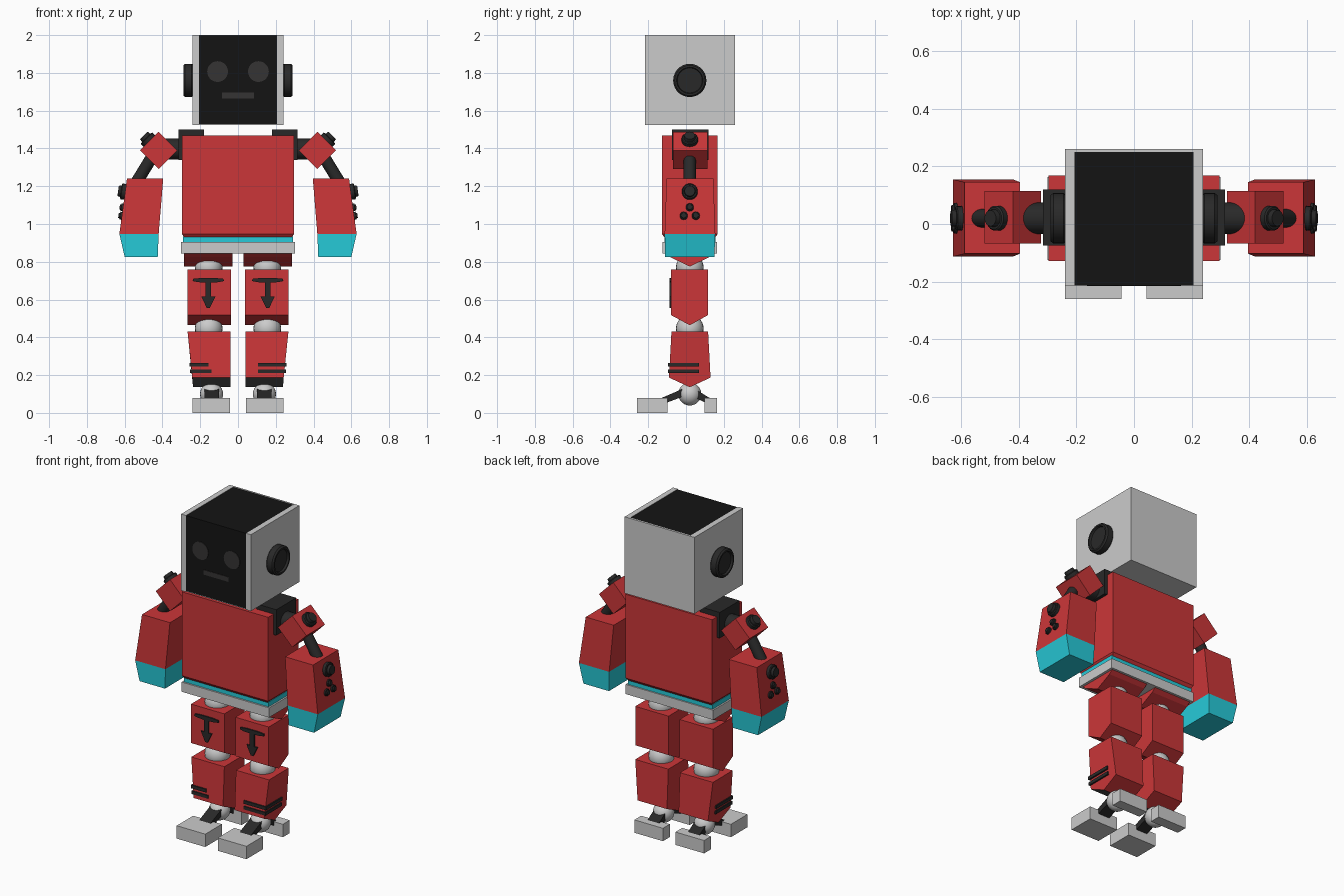
import bpy, bmesh, math
from mathutils import Vector

if "Cube" in bpy.data.objects:
    bpy.data.objects.remove(bpy.data.objects["Cube"])

YC = 0.02  # depth centre line of head, limbs and joints


def material(name, rgb):
    m = bpy.data.materials.new(name)
    m.diffuse_color = (*rgb, 1)
    m.use_nodes = True
    m.node_tree.nodes["Principled BSDF"].inputs["Base Color"].default_value = m.diffuse_color
    return m


RED = material("red_paint", (0.60, 0.037, 0.04))
CYAN = material("cyan_paint", (0.02, 0.60, 0.70))
BLACK = material("black_screen", (0.007, 0.007, 0.007))
DARK = material("dark_rubber", (0.022, 0.022, 0.022))
EYE = material("screen_marks", (0.035, 0.033, 0.033))
STEEL = material("dark_steel", (0.09, 0.09, 0.09))


def finish(name, bm, mat=None, smooth=False):
    bmesh.ops.recalc_face_normals(bm, faces=bm.faces[:])
    me = bpy.data.meshes.new(name)
    bm.to_mesh(me)
    bm.free()
    ob = bpy.data.objects.new(name, me)
    bpy.context.collection.objects.link(ob)
    if mat:
        me.materials.append(mat)
    if smooth:
        bpy.ops.object.select_all(action='DESELECT')
        bpy.context.view_layer.objects.active = ob
        ob.select_set(True)
        bpy.ops.object.shade_smooth_by_angle(angle=math.radians(35))
    return ob


def loft(name, rings, mat=None, smooth=False):
    """Skin a list of equal-length point rings and cap both ends."""
    bm = bmesh.new()
    loops = [[bm.verts.new(p) for p in r] for r in rings]
    n = len(loops[0])
    for a, b in zip(loops, loops[1:]):
        for i in range(n):
            j = (i + 1) % n
            bm.faces.new((a[i], a[j], b[j], b[i]))
    bm.faces.new(loops[0])
    bm.faces.new(loops[-1])
    return finish(name, bm, mat, smooth)


def rect(x, y, z):
    return [(x[0], y[0], z), (x[1], y[0], z), (x[1], y[1], z), (x[0], y[1], z)]


def box(name, x, y, z, mat=None):
    return loft(name, [rect(x, y, z[0]), rect(x, y, z[1])], mat)


def lathe(name, origin, axis, profile, mat=None, seg=24):
    """Revolve (distance, radius) pairs about an axis."""
    o, q = Vector(origin), Vector(axis).to_track_quat('Z', 'Y')
    ang = [2 * math.pi * i / seg for i in range(seg)]
    return loft(name, [[o + q @ Vector((r * math.cos(a), r * math.sin(a), d)) for a in ang]
                       for d, r in profile], mat, True)


def rod(name, a, b, r, mat):
    d = Vector(b) - Vector(a)
    return lathe(name, a, d, [(0, r), (d.length, r)], mat)


def ball(name, x, z, r):
    bm = bmesh.new()
    bmesh.ops.create_uvsphere(bm, u_segments=24, v_segments=14, radius=r)
    bmesh.ops.translate(bm, vec=(x, YC, z), verts=bm.verts[:])
    return finish(name, bm, None, True)


def knob(name, origin, axis, r, h):
    return lathe(name, origin, axis, [(-0.02, r), (h * .5, r), (h * .6, r * .88),
                 (h * .6, r * .72), (h, r * .65), (h, r * .1)], DARK)


def sx(s, a, b):
    return tuple(sorted((s * a, s * b)))


# Head: pale shell around a black screen block
box("head_back", (-.24, .24), (.25, .26), (1.525, 2))
box("head_base", (-.24, .24), (-.212, .255), (1.525, 1.533))
box("screen_block", (-.208, .208), (-.213, .252), (1.53, 1.998), BLACK)
box("mouth", (-.085, .085), (-.216, -.21), (1.665, 1.695), EYE)

# Torso and waist
loft("torso", [rect((-.285, .285), (-.115, .155), .93), rect((-.297, .297), (-.128, .168), .947),
               rect((-.297, .297), (-.128, .168), 1.468)], RED)
box("waist_band", (-.291, .291), (-.115, .155), (.90, .935), CYAN)
box("belt", (-.301, .301), (-.125, .163), (.845, .905))

for s, side in ((1, "right"), (-1, "left")):
    # Head sides, ears and eyes
    box(f"head_panel_{side}", sx(s, .207, .24), (-.216, .26), (1.525, 2))
    lathe(f"ear_{side}", (s * .235, YC, 1.76), (s, 0, 0),
          [(0, .08), (.01, .088), (.045, .088), (.054, .08), (.054, .07), (.042, .066)], DARK, 28)
    lathe(f"eye_{side}", (s * .108, -.21, 1.807), (0, -1, 0), [(0, .055), (.006, .055)], EYE, 28)

    # Shoulder
    box(f"shoulder_block_{side}", sx(s, .18, .316), (-.075, .12), (1.34, 1.5), DARK)
    rod(f"shoulder_pipe_{side}", (s * .30, YC, 1.397), (s * .41, YC, 1.397), .055, DARK)
    h = .098
    diamond = [(s * (.42 + dx), 1.39 + dz) for dx, dz in ((-h, 0), (0, h), (h, 0), (0, -h))]
    loft(f"shoulder_cube_{side}", [[(x, y, z) for x, z in diamond] for y in (-.068, .115)], RED)
    knob(f"shoulder_knob_{side}", (s * .467, YC, 1.437), (s, 0, 1), .043, .045)
    rod(f"elbow_rod_{side}", (s * .44, YC, 1.38), (s * .55, YC, 1.20), .032, DARK)

    # Forearm and hand
    loft(f"forearm_{side}", [rect(sx(s, .42, .628), (-.113, .155), .948),
                             rect(sx(s, .396, .588), (-.103, .145), 1.24)], RED)
    loft(f"hand_{side}", [rect(sx(s, .425, .60), (-.11, .15), .825),
                          rect(sx(s, .42, .628), (-.113, .155), .948)], CYAN)
    knob(f"forearm_knob_{side}", (s * .597, YC, 1.17), (s, 0, .14), .042, .038)
    for i, (y, z) in enumerate(((0.02, 1.088), (-.012, 1.043), (.052, 1.043))):
        knob(f"forearm_button_{side}_{i}", (s * (.588 + (1.24 - z) * .137), y, z),
             (s, 0, .14), .021, .018)

    # Hip, thigh and shin: blocks with a wedge-shaped underside
    hip = [(-.115, .85), (.155, .85), (.125, .825), (YC, .775), (-.085, .825)]
    loft(f"hip_{side}", [[(s * x, y, z) for y, z in hip] for x in (.03, .285)], RED)
    thigh = [(-.08, .76), (.117, .76), (.117, .518), (YC, .464), (-.08, .518)]
    loft(f"thigh_{side}", [[(s * x, y, z) for y, z in thigh] for x in (.038, .267)], RED)
    shin = [(-.077, .43), (.117, .43), (.13, .187), (YC, .136), (-.09, .187)]
    outer = (.267, .267, .242, .238, .242)
    shin_ob = loft(f"shin_{side}", [[(s * .04, y, z) for y, z in shin],
                                    [(s * x, y, z) for x, (y, z) in zip(outer, shin)]], RED)
    shin_ob.data.materials.append(STEEL)
    for f in shin_ob.data.polygons:
        if f.normal.z < -.6 and f.normal.y < -.2:
            f.material_index = 1

    # Ball joints
    ball(f"hip_ball_{side}", s * .155, .77, .073)
    ball(f"knee_ball_{side}", s * .155, .447, .073)
    ball(f"ankle_ball_{side}", s * .14, .10, .061)

    # Raised arrow on the thigh
    half = [(.015, .69), (.015, .615), (.037, .615), (.02, .58), (.008, .555)]
    bar = [(.083, .698), (.08, .71), (.04, .714)]
    pts = bar[::-1] + [(.055, .692)] + half
    outline = pts + [(-x, z) for x, z in reversed(pts)]
    loft(f"thigh_arrow_{side}", [[(s * .157 + x, y, z) for x, z in outline]
                                 for y in (-.088, -.078)], DARK)

    # Shin stripes wrapping the outer front corner
    for i, z in enumerate((.245, .21)):
        inner = .105 if s > 0 else .155 - .015 * i
        out = .258 - .004 * i
        box(f"shin_stripe_{side}_{i}", sx(s, inner, out), (-.094, .07), (z, z + .02), DARK)

    # Foot: toe, heel and struts
    box(f"toe_{side}", sx(s, .043, .24), (-.26, -.098), (0, .08))
    box(f"heel_{side}", sx(s, .043, .24), (.098, .165), (0, .08))
    for nm, strut in (("toe", [(-.15, .07), (0, .135), (.02, .10), (-.10, .055)]),
                      ("heel", [(.14, .07), (.05, .125), (.03, .09), (.10, .055)])):
        loft(f"{nm}_strut_{side}", [[(s * x, y, z) for y, z in strut] for x in (.10, .178)], DARK)
